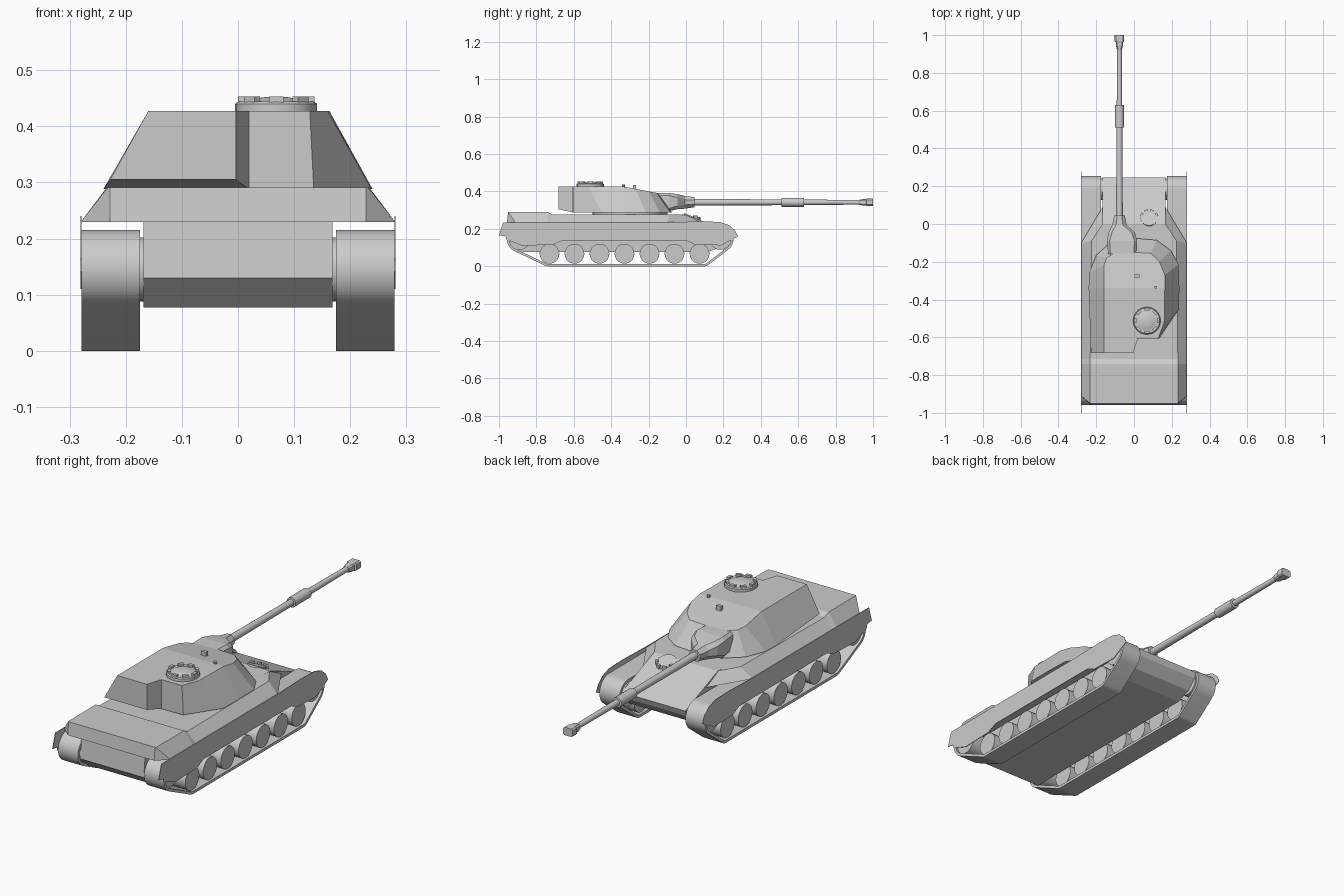
import bpy, bmesh, math
from mathutils import Vector, Matrix

if "Cube" in bpy.data.objects:
    bpy.data.objects.remove(bpy.data.objects["Cube"])


def finish(name, bm, smooth=False):
    bmesh.ops.remove_doubles(bm, verts=bm.verts, dist=1e-5)
    bmesh.ops.recalc_face_normals(bm, faces=bm.faces)
    me = bpy.data.meshes.new(name)
    bm.to_mesh(me)
    bm.free()
    ob = bpy.data.objects.new(name, me)
    bpy.context.collection.objects.link(ob)
    if smooth:
        bpy.ops.object.select_all(action='DESELECT')
        ob.select_set(True)
        bpy.context.view_layer.objects.active = ob
        bpy.ops.object.shade_smooth_by_angle(angle=math.radians(30))
    return ob


def loft(name, rings, closed=False, smooth=False, split=None):
    """Skin between equal-length rings; capped unless closed."""
    bm = bmesh.new()
    vs = [[bm.verts.new(p) for p in r] for r in rings]
    n = len(vs[0])
    for a, b in zip(vs, vs[1:] + (vs[:1] if closed else [])):
        for i in range(n):
            j = (i + 1) % n
            bm.faces.new((a[i], a[j], b[j], b[i]))
    if not closed:
        bm.faces.new(vs[0])
        bm.faces.new(vs[-1])
        if split:
            bmesh.ops.connect_verts(bm, verts=[vs[-1][i] for i in split])
    return finish(name, bm, smooth)


def lathe(name, origin, axis, profile, n=24, smooth=True):
    """Solid of revolution; profile is (distance along axis, radius)."""
    q = Vector(axis).to_track_quat('Z', 'Y')
    rings = [[Vector(origin) + q @ Vector((r * math.cos(2 * math.pi * i / n),
              r * math.sin(2 * math.pi * i / n), d)) for i in range(n)] for d, r in profile]
    return loft(name, rings, smooth=smooth)


def box(name, loc, size, rot_z=0):
    bm = bmesh.new()
    m = Matrix.Translation(loc) @ Matrix.Rotation(rot_z, 4, 'Z') @ Matrix.Diagonal((*size, 1))
    bmesh.ops.create_cube(bm, size=1, matrix=m)
    return finish(name, bm)


def extrude_x(name, prof, x0, x1):
    return loft(name, [[(x, y, z) for y, z in prof] for x in (x0, x1)])


# Lower hull with nose and glacis
extrude_x("lower_hull", [(-.94, .235), (-.95, .13), (-.89, .077), (.12, .077), (.19, .105),
                         (.235, .15), (.245, .178), (.09, .24), (0, .276), (-.1, .276),
                         (-.1, .235)], -.168, .168)

# Upper hull: sloped sponsons, raised engine deck, narrowing front
stations = [(.228, -.958, .228, -.951, .291), (.28, -.91, .232, -.95, .291),
            (.28, -.74, .234, -.74, .291), (.28, -.715, .232, -.715, .277),
            (.28, -.10, .225, -.09, .277), (.166, .09, .166, 0, .275)]
loft("upper_hull", [[(-xb, yb, .23), (-xt, yt, zt), (xt, yt, zt), (xb, yb, .23)]
                    for xb, yb, xt, yt, zt in stations])


# Running gear on both sides
def track_outline(t):
    pts = []
    for cy, cz, r, a0, a1, n in [(-.888, .145, .07, 90, 244.5, 14), (-.74, .03, .03, 244.5, 270, 3),
                                 (.10, .03, .03, 270, 307.5, 3), (.184, .145, .07, 307.5, 450, 14)]:
        for i in range(n + 1):
            a = math.radians(a0 + (a1 - a0) * i / n)
            pts.append((cy + (r - t) * math.cos(a), cz + (r - t) * math.sin(a)))
    return pts


skirt = [(-.978, .235), (-1, .166), (-.965, .16), (-.96, .142), (-.875, .11), (-.71, .115),
         (-.66, .138), (0, .138), (.05, .115), (.19, .112), (.278, .16), (.262, .192),
         (.23, .22), (.18, .237), (.08, .24), (-.1, .235)]
for s, side in ((-1, "left"), (1, "right")):
    loft(side + "_track", [[(s * .175, *o), (s * .279, *o), (s * .279, *i), (s * .175, *i)]
                           for o, i in zip(track_outline(0), track_outline(.013))],
         closed=True, smooth=True)
    extrude_x(side + "_skirt", skirt, s * .2785, s * .281)
    for k in range(7):
        lathe(side + "_road_wheel", (s * .185, -.73 + k * .1337, .067), (s, 0, 0),
              [(0, .053), (.085, .053)], 20)
    for y, part in ((-.888, "_sprocket"), (.184, "_idler")):
        lathe(side + part, (s * .168, y, .145), (s, 0, 0), [(0, .057), (.1, .057)], 20)

# Turret: base outline and roof outline skinned together
base = [(-.228, -.682), (-.24, -.34), (-.238, -.26), (-.20, -.165), (-.12, -.092), (0, -.075),
        (.12, -.085), (.195, -.14), (.236, -.215), (.24, -.34), (.238, -.45), (.135, -.605),
        (.02, -.607), (-.004, -.682)]
roof = [(-.16, -.682), (-.16, -.34), (-.16, -.22), (-.145, -.18), (-.11, -.157), (0, -.15),
        (.09, -.155), (.135, -.2), (.163, -.27), (.163, -.34), (.16, -.52), (.128, -.605),
        (.02, -.607), (-.004, -.682)]
loft("turret", [[(x, y, .305 if y < -.65 else .288) for x, y in base],
                [(x, y, .427 - .19 * max(0, y + .34)) for x, y in roof]], split=(1, 9))
lathe("turret_ring", (0, -.30, .27), (0, 0, 1), [(0, .2), (.025, .2)], 32)


# Mantlet and gun
def section(cx, y, hw, z0, z1, c):
    return [(cx - hw, y, z0 + c), (cx - hw, y, z1 - c), (cx - hw + c, y, z1), (cx + hw - c, y, z1),
            (cx + hw, y, z1 - c), (cx + hw, y, z0 + c), (cx + hw - c, y, z0), (cx - hw + c, y, z0)]


loft("mantlet", [section(-.063, -.16, .074, .30, .392, .012), section(-.063, -.09, .080, .295, .392, .014),
                 section(-.065, -.045, .070, .305, .385, .018), section(-.077, -.005, .038, .308, .376, .02),
                 section(-.077, .045, .028, .316, .369, .016)])
lathe("gun_barrel", (-.077, 0, .342), (0, 1, 0),
      [(0, .018), (.51, .0155), (.511, .024), (.63, .024), (.631, .0145), (.93, .0125), (.96, .0125)], 16)
loft("muzzle_brake", [section(-.077, .925, .014, .329, .355, .006), section(-.077, .945, .019, .325, .359, .006),
                      section(-.077, .962, .019, .325, .359, .006), section(-.077, .966, .025, .323, .361, .006),
                      section(-.077, 1.0, .025, .323, .361, .006)])

# Commander's cupola with ring of periscopes
cx, cy = .068, -.512
lathe("cupola", (cx, cy, .42), (0, 0, 1), [(0, .073), (.02, .073), (.024, .068), (.024, .05),
                                           (.029, .04), (.032, .02), (.033, .004)], 24)
for i in range(8):
    a = 2 * math.pi * i / 8
    box("cupola_periscope", (cx + .061 * math.cos(a), cy + .061 * math.sin(a), .446),
        (.014, .026, .014), a)

# Roof fittings
box("roof_sight", (.015, -.275, .423), (.026, .016, .024))
lathe("roof_vent", (.115, -.335, .42), (0, 0, 1), [(0, .008), (.016, .008)], 8)

# Driver's hatch and periscopes on the glacis
lathe("driver_hatch", (.08, .03, .258), (0, .37, .93), [(0, .045), (.01, .045)], 20)
for i in range(4):
    a = math.radians(30 + 40 * i)
    y = .027 + .045 * math.sin(a)
    box("driver_periscope", (.08 + .045 * math.cos(a), y, .281 - .4 * y), (.012, .02, .018), a)
